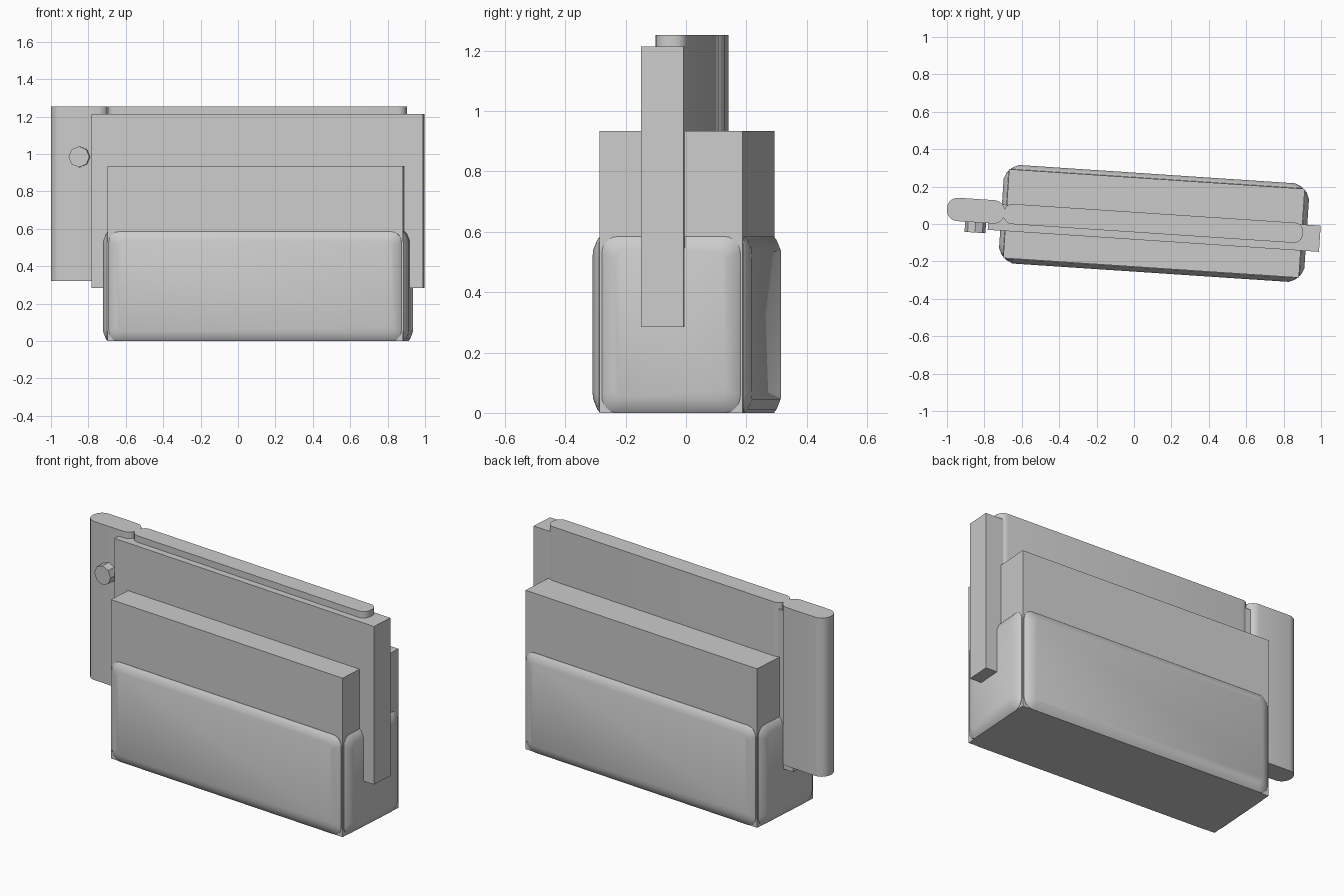
import bpy, bmesh
from math import radians, cos, sin, pi
from mathutils import Matrix

if "Cube" in bpy.data.objects:
    bpy.data.objects.remove(bpy.data.objects["Cube"])

GREY = (0.6, 0.6, 0.6, 1)
mat = bpy.data.materials.new("light grey")
mat.use_nodes = True
mat.diffuse_color = GREY
mat.node_tree.nodes["Principled BSDF"].inputs["Base Color"].default_value = GREY

# The whole model is turned slightly about the vertical axis
PLACE = Matrix.Translation((0.107, 0.003, 0)) @ Matrix.Rotation(radians(-3.8), 4, 'Z')
HALF_L, HALF_W = 0.792, 0.238


def finish(name, bm, local=Matrix(), smooth=None):
    bmesh.ops.recalc_face_normals(bm, faces=bm.faces)
    bm.transform(PLACE @ local)
    me = bpy.data.meshes.new(name)
    bm.to_mesh(me)
    bm.free()
    me.materials.append(mat)
    ob = bpy.data.objects.new(name, me)
    bpy.context.collection.objects.link(ob)
    if smooth:
        bpy.ops.object.select_all(action='DESELECT')
        ob.select_set(True)
        bpy.context.view_layer.objects.active = ob
        bpy.ops.object.shade_smooth_by_angle(angle=radians(smooth))
    return ob


def box(name, x0, x1, y0, y1, z0, z1):
    bm = bmesh.new()
    bmesh.ops.create_cube(bm, size=1)
    size = Matrix.Diagonal((x1 - x0, y1 - y0, z1 - z0, 1))
    finish(name, bm, Matrix.Translation(((x0 + x1) / 2, (y0 + y1) / 2, (z0 + z1) / 2)) @ size)


def rounded_rect(half_w, half_h, radius, steps=5):
    pts = []
    for i, (sx, sy) in enumerate(((1, 1), (-1, 1), (-1, -1), (1, -1))):
        for k in range(steps + 1):
            a = (i + k / steps) * pi / 2
            pts.append((sx * (half_w - radius) + radius * cos(a),
                        sy * (half_h - radius) + radius * sin(a)))
    return pts


def loft(bm, rings):
    loops = [[bm.verts.new(p) for p in ring] for ring in rings]
    for a, b in zip(loops, loops[1:]):
        for i in range(len(a)):
            j = (i + 1) % len(a)
            bm.faces.new((a[i], a[j], b[j], b[i]))
    bm.faces.new(loops[0])
    bm.faces.new(loops[-1])


# Body and the tall slab standing in it
box("body", -HALF_L, HALF_L, -HALF_W, HALF_W, 0, 0.935)
box("inner_slab", -0.885, 0.89, -0.093, 0.047, 0.285, 1.215)


# Soft raised pads around the lower body
def pad(name, width, distance, turn):
    bm = bmesh.new()
    h = 0.585 / 2
    profile = ((0, -0.01), (0, 0.002), (0.012, 0.012), (0.045, 0.026))
    loft(bm, [[(x, -d, z + h) for x, z in rounded_rect(width - i, h - i, 0.055 - i / 2)]
              for i, d in profile])
    local = Matrix.Rotation(radians(turn), 4, 'Z') @ Matrix.Translation((0, -distance, 0))
    finish(name, bm, local, 40)


pad("front_pad", HALF_L - 0.008, HALF_W, 0)
pad("left_pad", HALF_W - 0.008, HALF_L, 90)
pad("back_pad", HALF_L - 0.008, HALF_W, 180)
pad("right_pad", HALF_W - 0.008, HALF_L, 270)


# Rounded panel and its hinged flap, joined by a thin neck
def panel(name, x0, x1, y, thick, radius):
    bm = bmesh.new()
    outline = rounded_rect((x1 - x0) / 2, thick / 2, radius)
    loft(bm, [[(px, py, z) for px, py in outline] for z in (0.32, 1.253)])
    finish(name, bm, Matrix.Translation(((x0 + x1) / 2, y, 0)), 40)


panel("rounded_panel", -0.805, 0.797, 0, 0.108, 0.045)
panel("flap", -1.11, -0.8, 0.005, 0.125, 0.058)
box("hinge_neck", -0.83, -0.77, -0.025, 0.025, 0.32, 1.253)

# Round knob on the flap
bm = bmesh.new()
bmesh.ops.create_cone(bm, cap_ends=True, segments=8, radius1=0.056, radius2=0.056, depth=0.07)
finish("knob", bm, Matrix.Translation((-0.952, -0.077, 0.985)) @ Matrix.Rotation(pi / 2, 4, 'X'))
